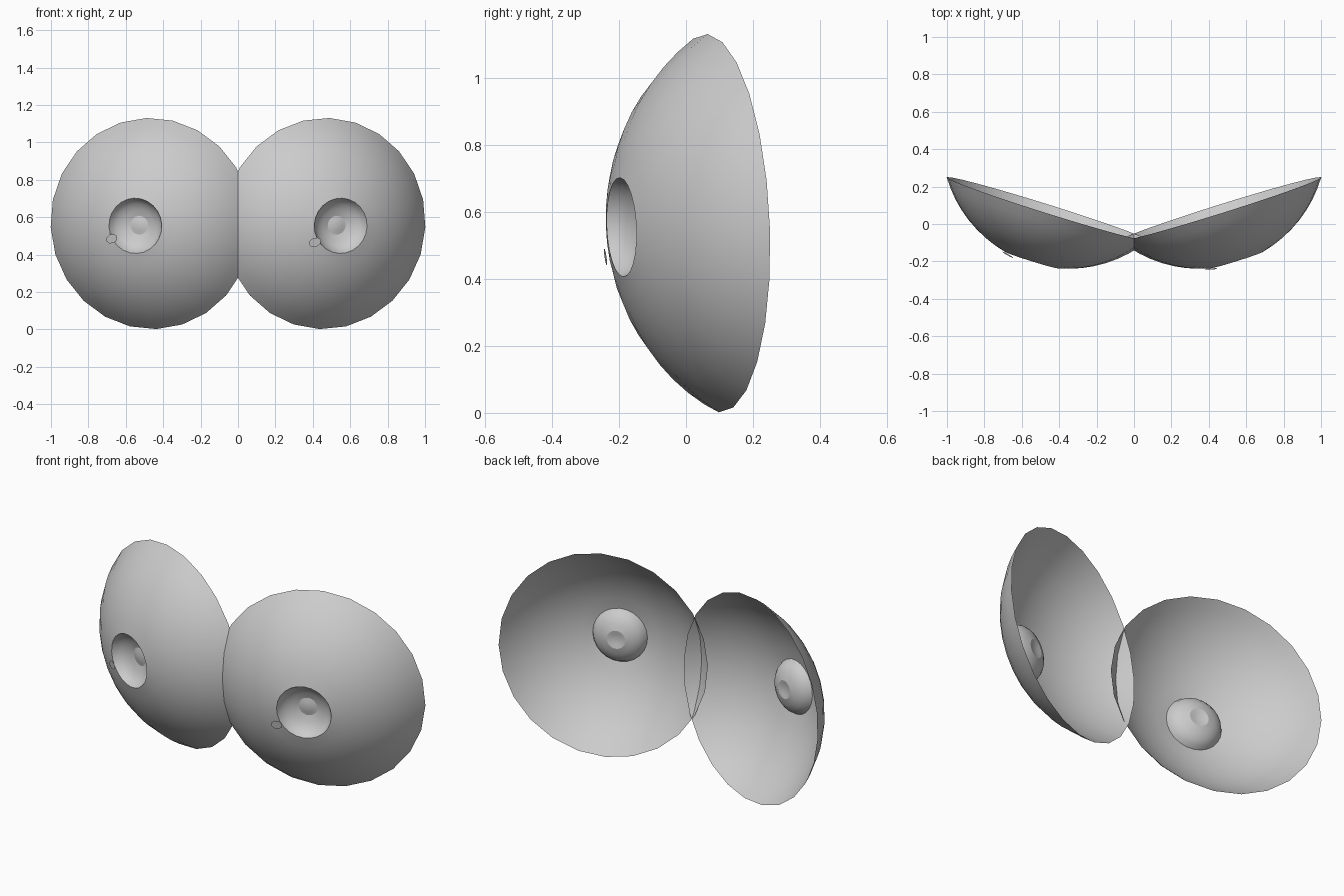
import bpy, bmesh
from math import sin, cos, pi, radians, sqrt, asin
from mathutils import Vector, Matrix

if "Cube" in bpy.data.objects:
    bpy.data.objects.remove(bpy.data.objects["Cube"])

SEG = 24
RIM_R, DEPTH = 0.565, 0.375            # rim radius, distance from rim plane to sphere centre
R = sqrt(RIM_R ** 2 + DEPTH ** 2)      # eyeball radius
IRIS_R = 0.148
YAW, PITCH = radians(17.4), radians(2.4)

# Frame of the right-hand eye: u sideways, v up, n looking outwards
u = Vector((cos(YAW), sin(YAW), 0))
n = Vector((sin(YAW) * cos(PITCH), -cos(YAW) * cos(PITCH), -sin(PITCH)))
v = n.cross(u)
centre = Vector((0.463, 0.081, 0.566)) - n * DEPTH


def finish(bm, name, side):
    """Mirror to the wanted side and turn into a smooth object."""
    if side < 0:
        bmesh.ops.transform(bm, matrix=Matrix.Scale(-1, 4, (1, 0, 0)), verts=bm.verts)
        bmesh.ops.reverse_faces(bm, faces=bm.faces)
    me = bpy.data.meshes.new(name)
    bm.to_mesh(me)
    bm.free()
    ob = bpy.data.objects.new(name, me)
    bpy.context.collection.objects.link(ob)
    for p in me.polygons:
        p.use_smooth = True
    return ob


def lathe(name, profile, side):
    """Spin (radius, height) points, outer to inner, round the eye axis."""
    bm = bmesh.new()
    rings = []
    for r, h in profile:
        if r == 0:
            rings.append([bm.verts.new(centre + n * h)])
            continue
        ring = []
        for i in range(SEG):
            a = 2 * pi * i / SEG - radians(2)
            ring.append(bm.verts.new(centre + u * r * cos(a) + v * r * sin(a) + n * h))
        rings.append(ring)
    for a, b in zip(rings, rings[1:]):
        for i in range(SEG):
            j = (i + 1) % SEG
            if len(b) == 1:
                bm.faces.new((a[i], a[j], b[0]))
            else:
                bm.faces.new((a[i], a[j], b[j], b[i]))
    return finish(bm, name, side)


# Domed shell from the rim to the iris opening
t0, t1 = asin(RIM_R / R), asin(IRIS_R / R)
shell = [(R * sin(t), R * cos(t)) for t in (t0 + (t1 - t0) * k / 8 for k in range(9))]

# Concave iris bowl and the small raised pupil at its bottom
edge = R * cos(t1)
iris = [(IRIS_R, edge), (0.136, edge - 0.024), (0.115, edge - 0.044),
        (0.085, edge - 0.060), (0.05, edge - 0.070)]
pupil = [(0.05, edge - 0.070), (0.03, edge - 0.066), (0, edge - 0.060)]

for side, label in ((-1, "left"), (1, "right")):
    lathe("eye_shell_" + label, shell, side)
    lathe("iris_" + label, iris, side)
    lathe("pupil_" + label, pupil, side)

# Floating highlight discs, both on the same side of their iris
for label, x, z, sx in (("left", -0.675, 0.485, -1), ("right", 0.411, 0.465, 1)):
    c = Vector((sx * centre.x, centre.y, centre.z))
    rad = R + 0.013
    y = c.y - sqrt(rad ** 2 - (x - c.x) ** 2 - (z - c.z) ** 2)
    p = Vector((x, y, z))
    d = (p - c).normalized()
    right = Vector((0, 0, 1)).cross(d).normalized()
    up = d.cross(right)
    bm = bmesh.new()
    ring = []
    for i in range(8):
        a = 2 * pi * i / 8 + 0.3
        q = p + right * 0.034 * cos(a) + up * (0.026 * sin(a) + 0.006 * cos(a))
        ring.append(bm.verts.new(q))
    bm.faces.new(ring)
    finish(bm, "highlight_" + label, 1)
